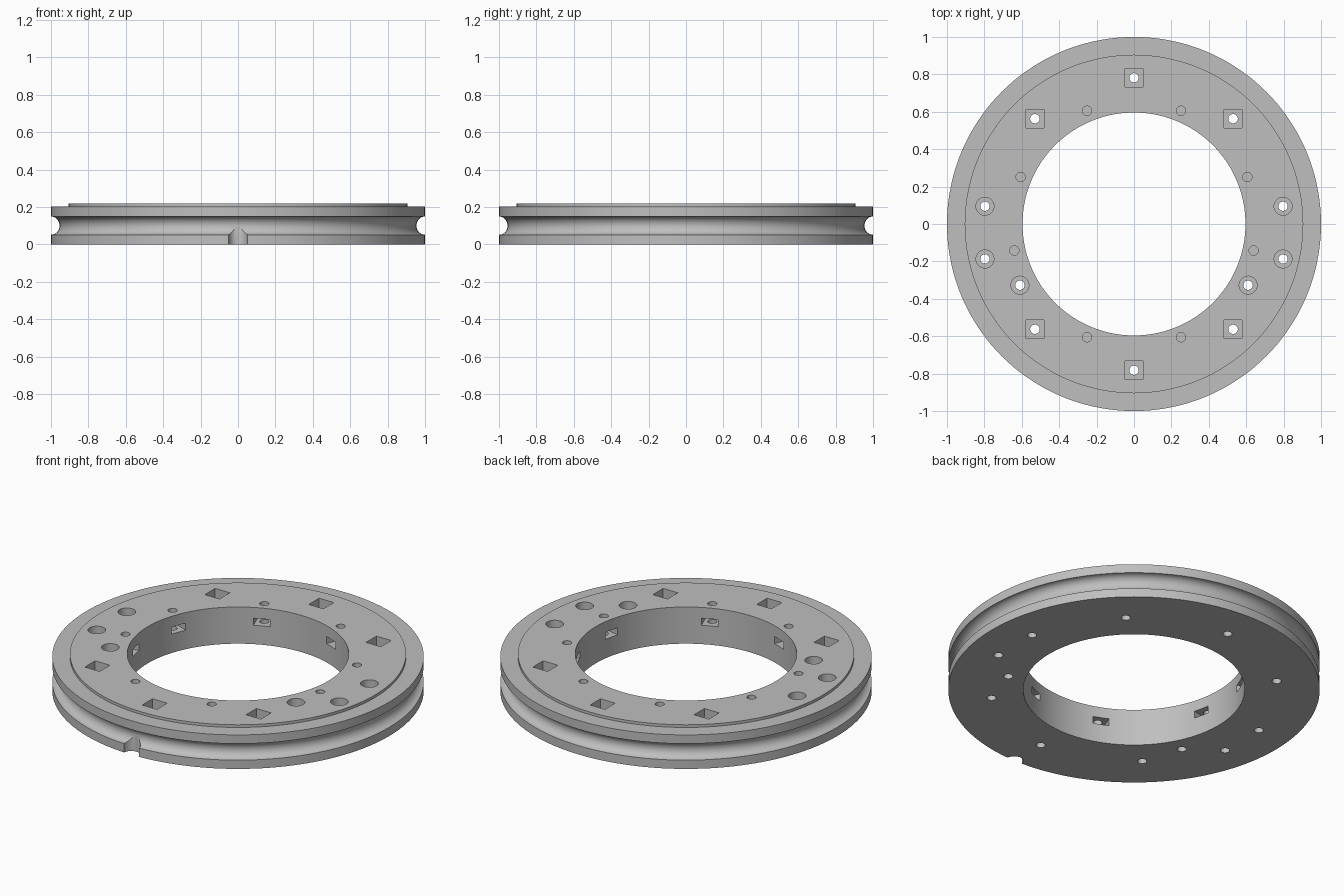
import bpy, bmesh, math
from mathutils import Matrix

cube = bpy.data.objects.get("Cube")
if cube:
    bpy.data.objects.remove(cube, do_unlink=True)

grey = bpy.data.materials.new("mid_grey")
grey.use_nodes = True
colour = (0.52, 0.52, 0.52, 1)
grey.diffuse_color = colour
grey.node_tree.nodes["Principled BSDF"].inputs["Base Color"].default_value = colour

TOP, FLANGE, INNER, LIP = 0.218, 0.202, 0.596, 0.905


def make_object(name, bm):
    bmesh.ops.recalc_face_normals(bm, faces=bm.faces)
    mesh = bpy.data.meshes.new(name)
    bm.to_mesh(mesh)
    bm.free()
    mesh.materials.append(grey)
    obj = bpy.data.objects.new(name, mesh)
    bpy.context.collection.objects.link(obj)
    return obj


def add_cylinder(bm, x, y, radius, z0, z1, sides=32):
    bmesh.ops.create_cone(bm, cap_ends=True, segments=sides, radius1=radius,
                          radius2=radius, depth=z1 - z0,
                          matrix=Matrix.Translation((x, y, (z0 + z1) / 2)))


def add_box(bm, size, matrix):
    bmesh.ops.create_cube(bm, size=1, matrix=matrix @ Matrix.Diagonal((*size, 1)))


def mirrored(points):
    return [(s * x, y) for x, y in points for s in ((1, -1) if x else (1,))]


# Ring body: lathe a profile with a raised top land and a rounded rim groove
groove = [(1 - 0.046 * math.sin(a), 0.101 - 0.049 * math.cos(a))
          for a in (math.pi * i / 16 for i in range(17))]
profile = [(INNER, 0), (1, 0)] + groove + [(1, FLANGE), (LIP, FLANGE), (LIP, TOP), (INNER, TOP)]
bm = bmesh.new()
verts = [bm.verts.new((r, 0, z)) for r, z in profile]
edges = [bm.edges.new((verts[i - 1], v)) for i, v in enumerate(verts)]
bmesh.ops.spin(bm, geom=verts + edges, cent=(0, 0, 0), axis=(0, 0, 1),
               angle=math.tau, steps=144, use_merge=False)
bmesh.ops.remove_doubles(bm, verts=bm.verts, dist=0.0001)
ring = make_object("grooved_ring", bm)

# Hole positions
square_spots = mirrored([(0, 0.782), (0.53, 0.563), (0.53, -0.563), (0, -0.782)])
round_spots = mirrored([(0.797, 0.095), (0.797, -0.187), (0.61, -0.327)])
screw_spots = mirrored([(0.251, 0.605), (0.606, 0.251), (0.64, -0.142), (0.251, -0.605)])

# Bolt holes right through the ring
bolts = bmesh.new()
for x, y in square_spots + round_spots:
    add_cylinder(bolts, x, y, 0.025, -0.05, 0.3)

# Square and round recesses in the top
recesses = bmesh.new()
for x, y in square_spots:
    add_box(recesses, (0.097, 0.097, 0.2), Matrix.Translation((x, y, 0.2)))
for x, y in round_spots:
    add_cylinder(recesses, x, y, 0.048, 0.1, 0.3)

# Blind screw holes beside the bore
screws = bmesh.new()
for x, y in screw_spots:
    add_cylinder(screws, x, y, 0.025, 0.06, 0.3)

# Slots from the bore to the screw holes, and the notch in the lower front rim
slots = bmesh.new()
for x, y in screw_spots:
    turn = Matrix.Rotation(math.atan2(y, x), 4, "Z")
    add_box(slots, (0.15, 0.09, 0.042), turn @ Matrix.Translation((0.63, 0, 0.133)))
add_cylinder(slots, 0, -1.003, 0.05, -0.05, 0.1)

cutters = []
for name, cutter_bm in (("bolt_hole_cutter", bolts), ("recess_cutter", recesses),
                        ("screw_hole_cutter", screws), ("slot_cutter", slots)):
    cutter = make_object(name, cutter_bm)
    cutter.hide_render = True
    cutters.append(cutter)
    cut = ring.modifiers.new(name, "BOOLEAN")
    cut.operation = "DIFFERENCE"
    cut.solver = "EXACT"
    cut.object = cutter

# Bake the cuts and drop the cutters
bpy.context.view_layer.update()
evaluated = ring.evaluated_get(bpy.context.evaluated_depsgraph_get())
baked = bpy.data.meshes.new_from_object(evaluated)
ring.modifiers.clear()
ring.data = baked
for cutter in cutters:
    bpy.data.objects.remove(cutter, do_unlink=True)

# Smooth curved walls, crisp corners
bpy.ops.object.select_all(action="DESELECT")
ring.select_set(True)
bpy.context.view_layer.objects.active = ring
bpy.ops.object.shade_smooth_by_angle(angle=math.radians(30))
